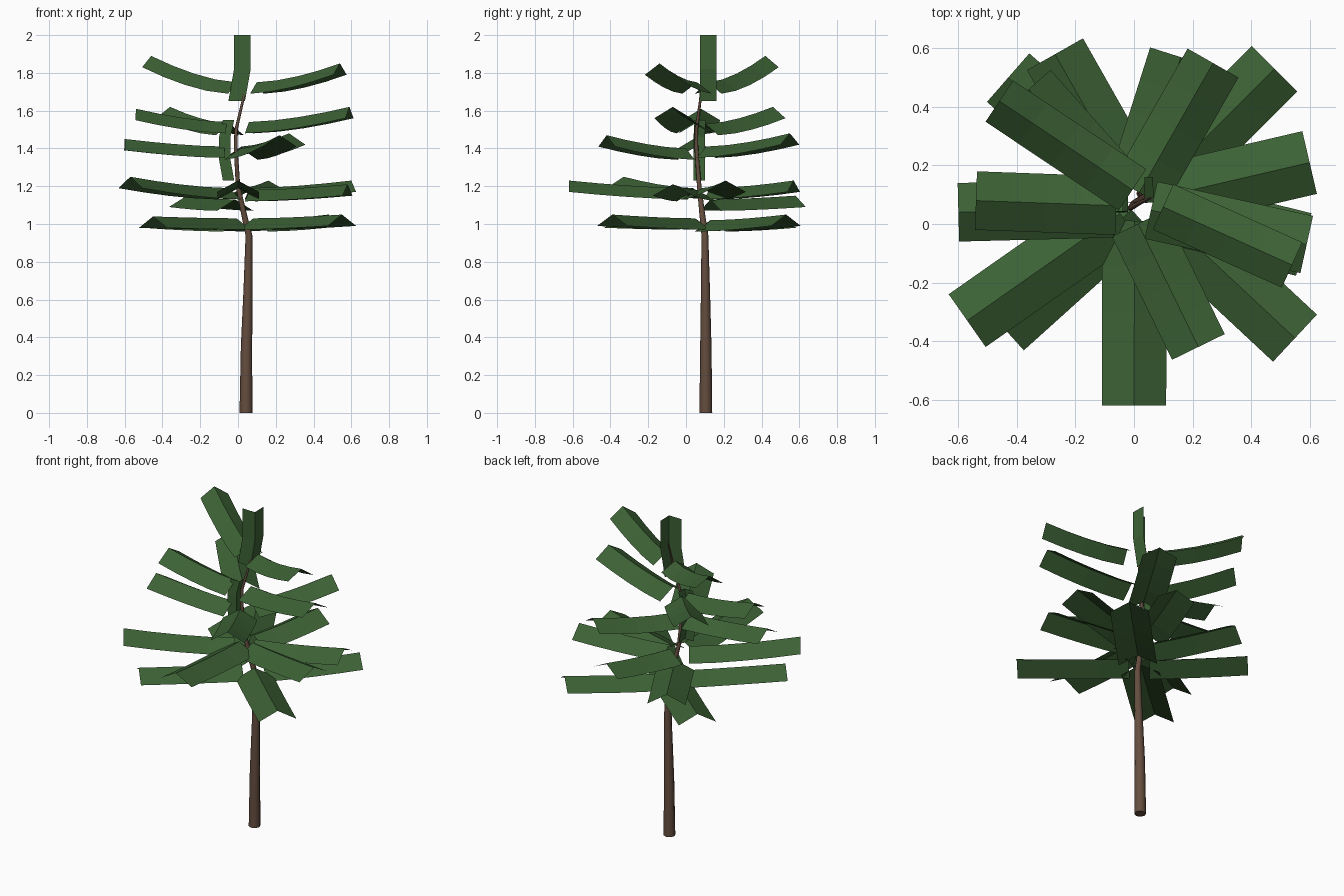
import bpy, math
from mathutils import Vector

if "Cube" in bpy.data.objects:
    bpy.data.objects.remove(bpy.data.objects["Cube"])


def material(name, color):
    m = bpy.data.materials.new(name)
    m.diffuse_color = color
    m.use_nodes = True
    m.node_tree.nodes["Principled BSDF"].inputs["Base Color"].default_value = m.diffuse_color
    return m


bark = material("bark", (0.13, 0.075, 0.05, 1))
green = material("needles", (0.045, 0.12, 0.035, 1))


def add_mesh(name, verts, faces, mat):
    me = bpy.data.meshes.new(name)
    me.from_pydata(verts, [], faces)
    me.materials.append(mat)
    ob = bpy.data.objects.new(name, me)
    bpy.context.collection.objects.link(ob)
    return ob


# trunk: tapered rings along a bent path (x, y, z, radius)
path = [(0.042, 0.105, 0, 0.034), (0.045, 0.105, 0.35, 0.030), (0.053, 0.103, 0.65, 0.024),
        (0.058, 0.10, 0.94, 0.018), (0.03, 0.085, 1.06, 0.015), (0.0, 0.07, 1.2, 0.012),
        (-0.012, 0.055, 1.4, 0.010), (-0.01, 0.055, 1.5, 0.009), (0.025, 0.075, 1.65, 0.007),
        (0.06, 0.09, 1.83, 0.003)]
N = 8
verts, faces = [], []
for x, y, z, r in path:
    verts += [(x + r * math.cos(i * math.tau / N), y + r * math.sin(i * math.tau / N), z) for i in range(N)]
for k in range(len(path) - 1):
    for i in range(N):
        a, b = k * N + i, k * N + (i + 1) % N
        faces.append((a, b, b + N, a + N))
faces += [tuple(range(N))[::-1], tuple(range(len(verts) - N, len(verts)))]
trunk = add_mesh("trunk", verts, faces, bark)
for p in trunk.data.polygons:
    p.use_smooth = len(p.vertices) == 4


def trunk_at(z):
    for a, b in zip(path, path[1:]):
        if a[2] <= z <= b[2]:
            return Vector(a[:2]).lerp(Vector(b[:2]), (z - a[2]) / (b[2] - a[2]))


def folded_strip(name, points, side, drop):
    """Sheet with a central ridge and two edges lowered by the drop vector."""
    v, f = [], []
    for p in points:
        v += [p - side + drop, p, p + side + drop]
    for k in range(len(points) - 1):
        for j in (0, 1):
            a = 3 * k + j
            f.append((a, a + 1, a + 4, a + 3))
    v2 = add_mesh(name, v, [q[::-1] for q in f], green)
    return v2


# boughs: tip x, tip y, ridge height at the trunk, ridge height at the tip
boughs = [
    (0.55, -0.39, 1.03, 1.05), (-0.45, -0.35, 1.03, 1.04), (-0.43, 0.50, 1.02, 1.04), (0.48, 0.53, 1.02, 1.05),
    (0.00, -0.62, 1.19, 1.23), (-0.57, -0.33, 1.19, 1.25), (0.60, 0.21, 1.19, 1.23),
    (0.58, -0.07, 1.18, 1.21), (-0.27, 0.58, 1.13, 1.15), (0.16, 0.57, 1.19, 1.23),
    (-0.60, 0.04, 1.41, 1.45), (0.27, 0.55, 1.41, 1.48), (0.22, -0.42, 1.40, 1.47),
    (-0.54, 0.08, 1.54, 1.61), (0.59, -0.07, 1.54, 1.62), (-0.36, 0.46, 1.53, 1.62),
    (-0.46, 0.42, 1.75, 1.89), (0.54, -0.14, 1.75, 1.85),
]
for n, (tx, ty, z0, z1) in enumerate(boughs):
    root = trunk_at(z0)
    out = Vector((tx, ty)) - root
    d = out.normalized()
    start = root + d * 0.06
    pts = []
    for i in range(5):
        t = i / 4
        xy = start.lerp(Vector((tx, ty)), t)
        pts.append(Vector((xy.x, xy.y, z0 + (z1 - z0) * t ** 1.6)))
    half = 0.085 if z0 > 1.7 else 0.1 if z0 > 1.3 else 0.11
    folded_strip(f"bough_{n + 1}", pts, Vector((-d.y, d.x, 0)) * half, Vector((0, 0, -0.06)))

# upright leader shoot and the small hanging shoot beside the trunk
s = Vector((0.043, 0.043, 0))
fold = Vector((-0.06, 0.06, 0)) * 0.75
folded_strip("leader_shoot", [Vector(p) + Vector((0.022, -0.022, 0)) for p in
             ((0.015, 0.095, 1.65), (0.045, 0.095, 1.82), (0.045, 0.095, 2.0))], s, fold)
folded_strip("hanging_shoot", [Vector(p) for p in
             ((-0.02, 0.045, 1.55), (-0.04, 0.04, 1.46), (-0.04, 0.04, 1.34), (-0.02, 0.04, 1.23))],
             Vector((0.03, 0.03, 0)), Vector((-0.03, 0.03, 0)))
